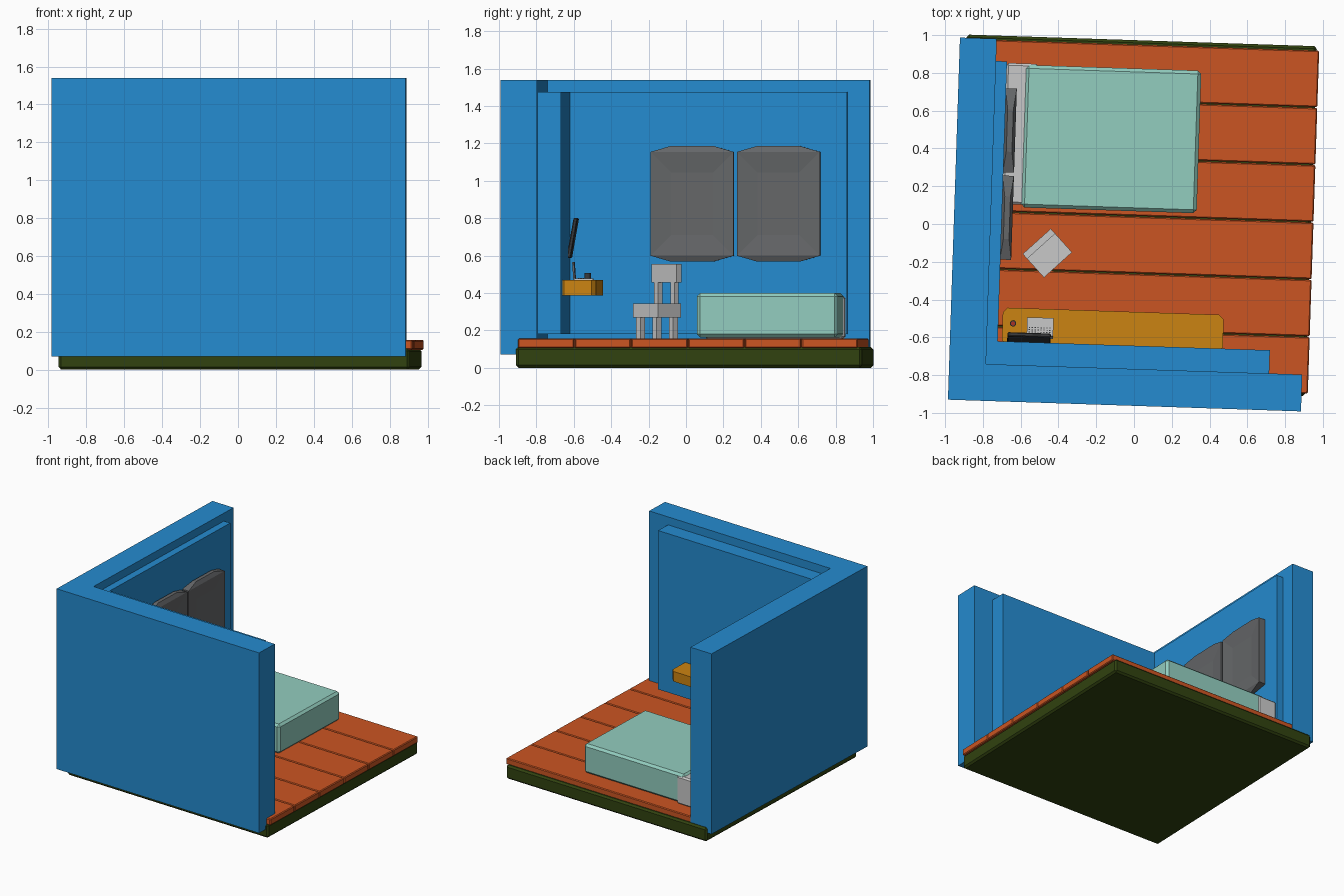
import bpy, bmesh, math
from mathutils import Matrix, Vector

if "Cube" in bpy.data.objects:
    bpy.data.objects.remove(bpy.data.objects["Cube"], do_unlink=True)


def material(name, rgb):
    m = bpy.data.materials.new(name)
    m.use_nodes = True
    m.diffuse_color = (*rgb, 1)
    m.node_tree.nodes["Principled BSDF"].inputs["Base Color"].default_value = (*rgb, 1)
    return m


BLUE = material("wall_blue", (0.018, 0.26, 0.63))
ORANGE = material("floor_orange", (0.6, 0.091, 0.016))
GREEN = material("base_dark_green", (0.03, 0.055, 0.005))
MINT = material("blanket_mint", (0.29, 0.61, 0.52))
WHITE = material("light_grey", (0.58, 0.58, 0.58))
GREY = material("cushion_grey", (0.13, 0.135, 0.14))
AMBER = material("desk_amber", (0.6, 0.23, 0.006))
DARK = material("screen_dark", (0.04, 0.042, 0.045))
RED = material("mug_red", (0.4, 0.03, 0.02))

# Room frame: origin at the outer wall corner, turned slightly
ROOM = Matrix.Translation((-0.985, -0.93, 0)) @ Matrix.Rotation(math.radians(-1.9), 4, 'Z')


def finish(name, bm, mat, frame=ROOM):
    bmesh.ops.transform(bm, matrix=frame, verts=bm.verts)
    bmesh.ops.recalc_face_normals(bm, faces=bm.faces)
    me = bpy.data.meshes.new(name)
    bm.to_mesh(me)
    bm.free()
    me.materials.append(mat)
    ob = bpy.data.objects.new(name, me)
    bpy.context.collection.objects.link(ob)
    return ob


def box(name, mat, lo, hi, bevel=0.0, frame=ROOM, upright_only=False):
    lo, hi = Vector(lo), Vector(hi)
    bm = bmesh.new()
    bmesh.ops.create_cube(bm, size=1)
    bmesh.ops.scale(bm, vec=hi - lo, verts=bm.verts)
    bmesh.ops.translate(bm, vec=(lo + hi) / 2, verts=bm.verts)
    if bevel:
        edges = [e for e in bm.edges if not upright_only
                 or abs(e.verts[0].co.z - e.verts[1].co.z) > 0.001]
        bmesh.ops.bevel(bm, geom=edges, offset=bevel, segments=1, affect='EDGES')
    return finish(name, bm, mat, frame)


def l_prism(name, mat, inner, outer_u, outer_v, start, z0, z1):
    """L-shaped prism along the front and left sides."""
    iu, iv = inner
    pts = [(start, start), (outer_u, start), (outer_u, iv), (iu, iv), (iu, outer_v), (start, outer_v)]
    bm = bmesh.new()
    face = bm.faces.new([bm.verts.new((x, y, z0)) for x, y in pts])
    new = bmesh.ops.extrude_face_region(bm, geom=[face])["geom"]
    bmesh.ops.translate(bm, vec=(0, 0, z1 - z0),
                        verts=[v for v in new if isinstance(v, bmesh.types.BMVert)])
    return finish(name, bm, mat)


# Walls and the raised inner lining
l_prism("walls", BLUE, (0.195, 0.195), 1.87, 1.918, 0, 0.07, 1.54)
l_prism("wall_lining", BLUE, (0.253, 0.318), 1.695, 1.80, 0.18, 0.18, 1.475)

# Floor base and planks
box("floor_base", GREEN, (0.035, 0.082, 0), (1.89, 1.935, 0.112), 0.014)
PLANK = 0.3035
for i in range(6):
    v = 0.093 + i * PLANK
    box(f"floor_plank_{i + 1}", ORANGE, (0.06, v + 0.002, 0.105),
        (1.903, v + PLANK - 0.002, 0.157), 0.006)

# Bed
box("mattress", WHITE, (0.25, 1.045, 0.155), (0.42, 1.792, 0.385), 0.012)
box("blanket", MINT, (0.353, 1.03, 0.162), (1.283, 1.785, 0.4), 0.018)


# Wall cushions: panel with an inset front and tapered top and bottom
def cushion(name, v_mid):
    bm = bmesh.new()
    bmesh.ops.create_cube(bm, size=1)
    bmesh.ops.scale(bm, vec=(0.06, 0.445, 0.555), verts=bm.verts)
    bm.normal_update()
    for axis, inset, push in (((1, 0, 0), 0.11, -0.012), ((0, 0, 1), 0.11, 0.032),
                              ((0, 0, -1), 0.11, 0.032)):
        axis = Vector(axis)
        face = max(bm.faces, key=lambda f: f.normal.dot(axis) * f.calc_area())
        face = bmesh.ops.extrude_discrete_faces(bm, faces=[face])["faces"][0]
        c = face.calc_center_median()
        for vert in face.verts:
            d = vert.co - c
            d.y -= math.copysign(inset, d.y)
            if axis.x:
                d.z -= math.copysign(inset, d.z)
            else:
                d.x *= 0.5
            vert.co = c + d + axis * push
        bm.normal_update()
    return finish(name, bm, GREY, ROOM @ Matrix.Translation((0.28, v_mid, 0.877)))


cushion("wall_cushion_front", 0.973)
cushion("wall_cushion_back", 1.435)

# Floating desk
box("desk", AMBER, (0.275, 0.30, 0.388), (1.445, 0.497, 0.47), 0.025, upright_only=True)

# Tilted screen above the desk
tilt = ROOM @ Matrix.Translation((0.418, 0.339, 0.695)) @ Matrix.Rotation(math.radians(-10), 4, 'X')
box("wall_screen", DARK, (-0.115, -0.011, -0.108), (0.115, 0.011, 0.108), 0.005, tilt)

# Laptop with keys
box("laptop_base", WHITE, (0.405, 0.352, 0.468), (0.545, 0.45, 0.478))
lid = ROOM @ Matrix.Translation((0.475, 0.352, 0.47)) @ Matrix.Rotation(math.radians(4), 4, 'X')
box("laptop_lid", GREY, (-0.07, -0.006, 0), (0.07, 0.004, 0.095), 0.0, lid)
for row in range(3):
    for col in range(8):
        u, v = 0.415 + col * 0.0155, 0.37 + row * 0.012
        box(f"laptop_key_{row + 1}_{col + 1}", DARK, (u, v, 0.477), (u + 0.007, v + 0.005, 0.48))

# Mug
for name, mat, radius, z0, z1 in (("mug", DARK, 0.017, 0.47, 0.506),
                                  ("mug_filling", RED, 0.011, 0.5, 0.508)):
    bm = bmesh.new()
    bmesh.ops.create_cone(bm, cap_ends=True, segments=12, radius1=radius, radius2=radius,
                          depth=z1 - z0)
    finish(name, bm, mat, ROOM @ Matrix.Translation((0.331, 0.415, (z0 + z1) / 2)))

# Chair, turned toward the desk; its backrest is on local +y
CHAIR = Matrix.Translation((-0.458, -0.155, 0)) @ Matrix.Rotation(math.radians(42), 4, 'Z')
box("chair_seat", WHITE, (-0.1, -0.083, 0.27), (0.1, 0.083, 0.345), 0, CHAIR)
box("chair_backrest", WHITE, (-0.1, 0.05, 0.455), (0.1, 0.085, 0.555), 0, CHAIR)
for side, label in ((-1, "left"), (1, "right")):
    x = side * 0.065
    box(f"chair_post_{label}", WHITE, (x - 0.016, 0.052, 0.34), (x + 0.016, 0.082, 0.46), 0, CHAIR)
    for y, end in ((-0.06, "front"), (0.06, "back")):
        box(f"chair_leg_{end}_{label}", WHITE, (x - 0.017, y - 0.017, 0.155),
            (x + 0.017, y + 0.017, 0.275), 0, CHAIR)
